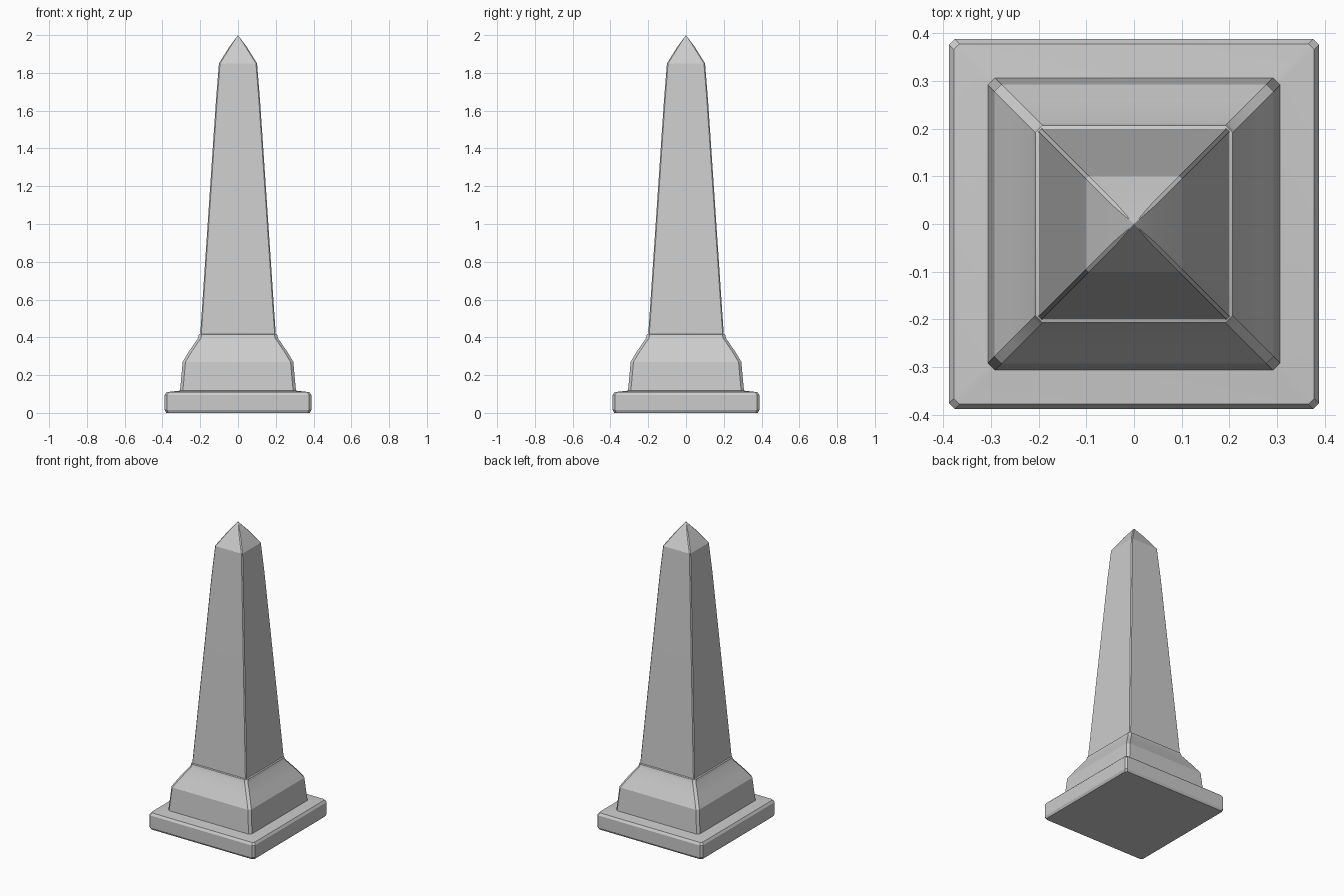
import bpy, bmesh, math

if "Cube" in bpy.data.objects:
    bpy.data.objects.remove(bpy.data.objects["Cube"])


def square_ring(bm, half, z, cut):
    """Square cross-section with slightly worn (clipped) corners."""
    pts = []
    for k in range(4):
        a = k * math.pi / 2
        c, s = round(math.cos(a)), round(math.sin(a))
        for x, y in ((half, half - cut), (half - cut, half)):
            pts.append(bm.verts.new((c * x - s * y, s * x + c * y, z)))
    return pts


def tower(name, profile, cut, bottom=False, apex=None):
    """Stack square rings from (half width, z) pairs."""
    bm = bmesh.new()
    rings = [square_ring(bm, h, z, cut) for h, z in profile]
    for lo, hi in zip(rings, rings[1:]):
        for i in range(8):
            j = (i + 1) % 8
            bm.faces.new((lo[i], lo[j], hi[j], hi[i]))
    if bottom:
        bm.faces.new(rings[0][::-1])
    if apex is not None:
        tip = bm.verts.new((0, 0, apex))
        for i in range(8):
            bm.faces.new((rings[-1][i], rings[-1][(i + 1) % 8], tip))
    me = bpy.data.meshes.new(name)
    bm.to_mesh(me)
    bm.free()
    ob = bpy.data.objects.new(name, me)
    bpy.context.collection.objects.link(ob)
    bpy.ops.object.select_all(action='DESELECT')
    ob.select_set(True)
    bpy.context.view_layer.objects.active = ob
    bpy.ops.object.shade_smooth_by_angle(angle=math.radians(25))
    return ob


# Base slab, with its top ledge running in to the pedestal
tower("base_slab", [(0.38, 0), (0.388, 0.015), (0.388, 0.095),
                    (0.378, 0.11), (0.305, 0.118)], 0.012, bottom=True)

# Pedestal with sloping shoulders and a thin collar
tower("pedestal", [(0.307, 0.115), (0.293, 0.27), (0.26, 0.325), (0.212, 0.395),
                   (0.207, 0.415), (0.197, 0.42)], 0.015)

# Tapering shaft
tower("shaft", [(0.2, 0.415), (0.117, 1.65), (0.101, 1.85)], 0.006)

# Pointed cap
tower("pointed_cap", [(0.101, 1.85), (0.045, 1.94)], 0.006, apex=2.0)
